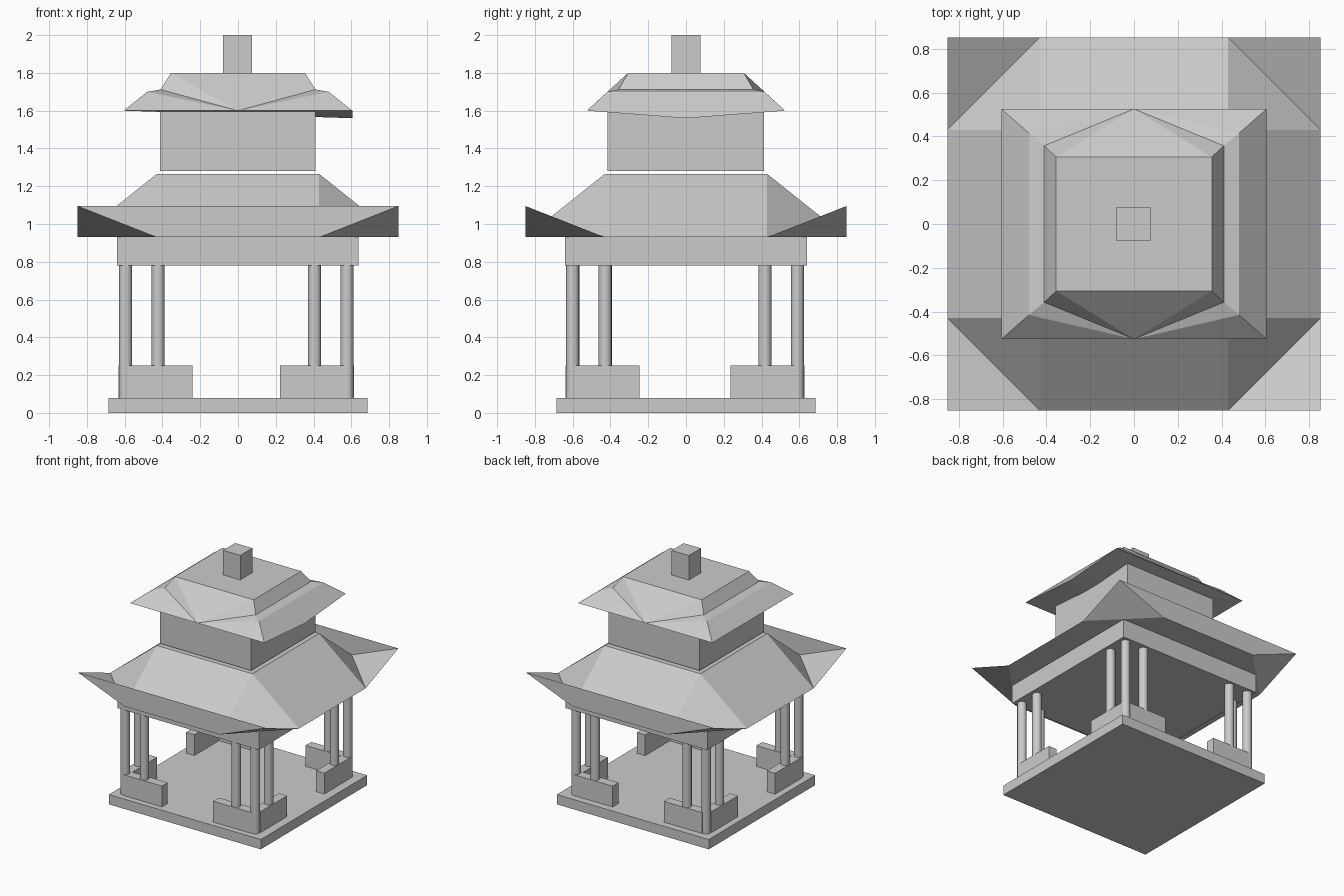
import bpy, bmesh

if "Cube" in bpy.data.objects:
    bpy.data.objects.remove(bpy.data.objects["Cube"])


def mesh_object(name, build):
    bm = bmesh.new()
    build(bm)
    bmesh.ops.remove_doubles(bm, verts=bm.verts, dist=0.0005)
    bmesh.ops.recalc_face_normals(bm, faces=bm.faces)
    me = bpy.data.meshes.new(name)
    bm.to_mesh(me)
    bm.free()
    ob = bpy.data.objects.new(name, me)
    bpy.context.collection.objects.link(ob)
    return ob


def face(bm, *pts):
    bm.faces.new([bm.verts.new(p) for p in pts])


def box(name, x0, x1, y0, y1, z0, z1):
    def build(bm):
        bmesh.ops.create_cube(bm, size=1)
        for v in bm.verts:
            v.co = ((x0 + x1) / 2 + v.co.x * (x1 - x0),
                    (y0 + y1) / 2 + v.co.y * (y1 - y0),
                    (z0 + z1) / 2 + v.co.z * (z1 - z0))
    return mesh_object(name, build)


def column(name, x, y):
    bpy.ops.mesh.primitive_cylinder_add(vertices=16, radius=0.035, depth=0.72,
                                        location=(x, y, 0.43))
    bpy.context.object.name = name
    bpy.ops.object.shade_smooth_by_angle()


# Floor slab and beam block
box("floor_slab", -0.685, 0.685, -0.685, 0.685, 0, 0.08)
box("beam_block", -0.64, 0.637, -0.64, 0.64, 0.78, 0.93)

# Three columns and an L of low wall at every corner
for sx, cx in ((-1, -0.595), (1, 0.577)):
    for sy, cy in ((-1, -0.6), (1, 0.59)):
        tag = ("front" if sy < 0 else "back") + ("_left" if sx < 0 else "_right")
        column(tag + "_corner_column", cx, cy)
        column(tag + "_column_a", cx - sx * 0.172, cy)
        column(tag + "_column_b", cx, cy - sy * 0.172)
        xa, xb = sorted((cx - sx * 0.01, cx - sx * 0.355))
        ya, yb = sorted((cy - sy * 0.01, cy - sy * 0.355))
        box(tag + "_low_wall_a", xa, xb, cy - 0.037, cy + 0.037, 0.08, 0.25)
        box(tag + "_low_wall_b", cx - 0.037, cx + 0.037, ya, yb, 0.08, 0.25)


# Lower roof: straight slopes with upturned corner triangles
def lower_roof(bm):
    a, b, lo, hi, top = 0.43, 0.85, 0.93, 1.095, 1.265
    for s in (-1, 1):
        face(bm, (-a, s * a, top), (a, s * a, top), (a, s * b, lo), (-a, s * b, lo))
        face(bm, (s * a, -a, top), (s * a, a, top), (s * b, a, lo), (s * b, -a, lo))
        for t in (-1, 1):
            face(bm, (s * a, t * a, top), (s * a, t * b, lo), (s * b, t * a, lo))
    face(bm, (-a, -a, top), (a, -a, top), (a, a, top), (-a, a, top))
    face(bm, (-a, -b, lo), (a, -b, lo), (b, -a, lo), (b, a, lo),
         (a, b, lo), (-a, b, lo), (-b, a, lo), (-b, -a, lo))


def roof_edges(bm):
    a, b, lo, hi = 0.43, 0.85, 0.93, 1.095
    for s in (-1, 1):
        face(bm, (-b, s * b, hi), (b, s * b, hi), (a, s * b, lo), (-a, s * b, lo))
        for t in (-1, 1):
            face(bm, (s * b, t * b, hi), (s * a, t * b, lo), (s * b, t * a, lo))


mesh_object("lower_roof", lower_roof)
mesh_object("lower_roof_upturned_edges", roof_edges)

# Upper storey
box("upper_storey", -0.413, 0.41, -0.415, 0.413, 1.28, 1.6)


# Upper roof: dented sides, flat front and back, right eave sagging in the middle
def upper_roof(bm):
    hip = [(0.355, 0.306, 1.8), (0.41, 0.357, 1.712), (0.48, 0.415, 1.7), (0.605, 0.525, 1.6)]
    sag = (0.605, 0, 1.56)
    for s in (-1, 1):
        for (x0, y0, z0), (x1, y1, z1) in zip(hip, hip[1:]):
            ring = [(s * x0, -y0, z0), (s * x0, y0, z0), (s * x1, y1, z1), (s * x1, -y1, z1)]
            if s > 0 and z1 == 1.6:
                ring.insert(3, sag)
            face(bm, *ring)
        mid = (0, s * 0.525, 1.6)
        face(bm, mid, (-0.355, s * 0.306, 1.8), (0.355, s * 0.306, 1.8))
        for t in (-1, 1):
            for p, q in zip(hip, hip[1:]):
                face(bm, mid, (t * p[0], s * p[1], p[2]), (t * q[0], s * q[1], q[2]))
    x, y, z = hip[0]
    face(bm, (-x, -y, z), (x, -y, z), (x, y, z), (-x, y, z))
    x, y, z = hip[3]
    face(bm, sag, (-x, y, z), (-x, -y, z))
    for s in (-1, 1):
        face(bm, sag, (x, s * y, z), (0, s * y, z))
        face(bm, sag, (0, s * y, z), (-x, s * y, z))


mesh_object("upper_roof", upper_roof)

# Finial
box("finial", -0.08, 0.075, -0.078, 0.077, 1.8, 2.0)
